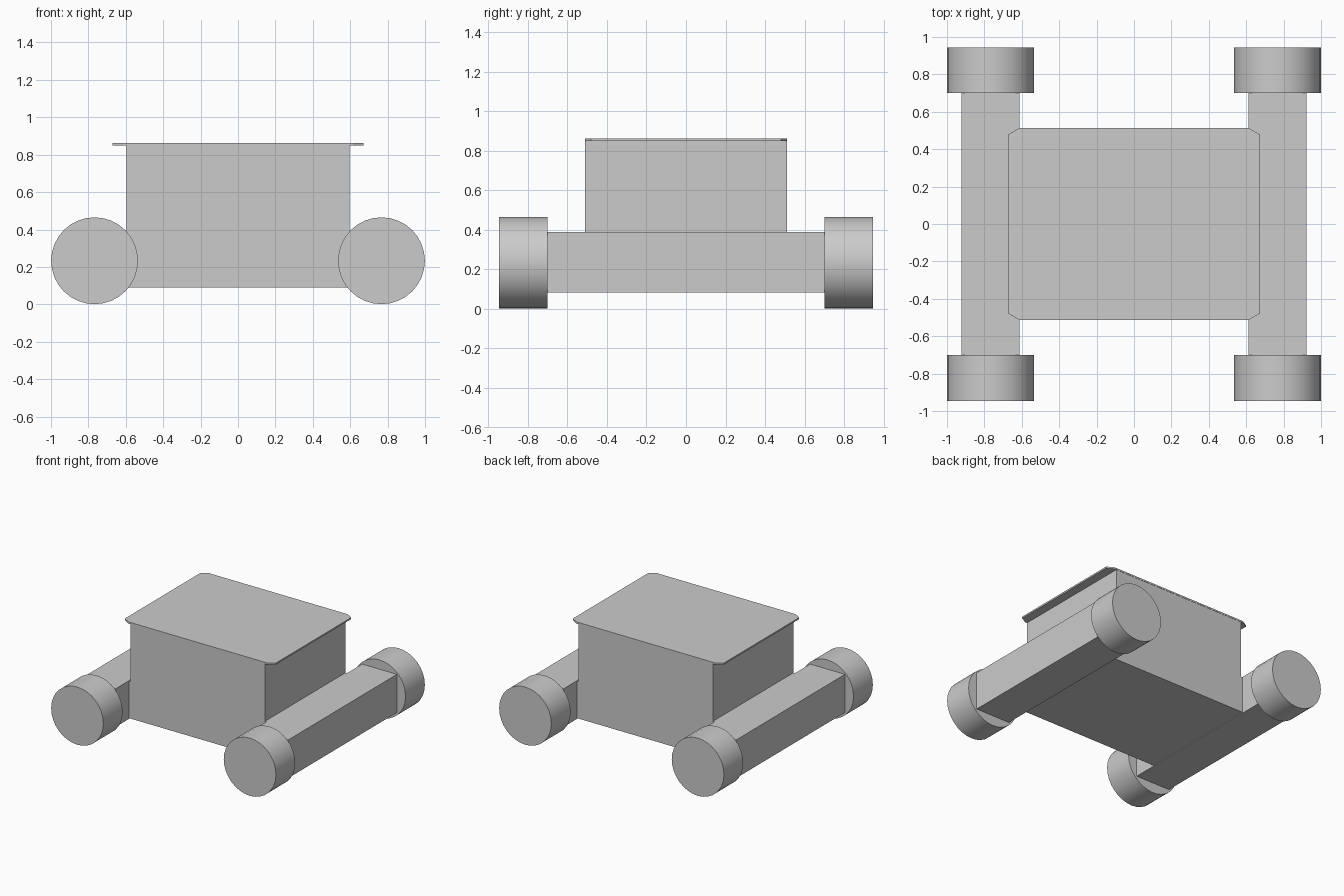
import bpy, bmesh, math
from mathutils import Matrix

if "Cube" in bpy.data.objects:
    bpy.data.objects.remove(bpy.data.objects["Cube"], do_unlink=True)

grey = bpy.data.materials.new("plain grey")
grey.use_nodes = True
colour = (0.6, 0.6, 0.6, 1)
grey.diffuse_color = colour
grey.node_tree.nodes["Principled BSDF"].inputs["Base Color"].default_value = colour


def finish(name, bm):
    mesh = bpy.data.meshes.new(name)
    bmesh.ops.recalc_face_normals(bm, faces=bm.faces)
    bm.to_mesh(mesh)
    bm.free()
    obj = bpy.data.objects.new(name, mesh)
    bpy.context.collection.objects.link(obj)
    mesh.materials.append(grey)
    return obj


def box(name, low, high):
    bm = bmesh.new()
    bmesh.ops.create_cube(bm, size=1)
    for v in bm.verts:
        v.co = [(a + b) / 2 + c * (b - a) for a, b, c in zip(low, high, v.co)]
    return finish(name, bm)


def wheel(name, x, y):
    bm = bmesh.new()
    bmesh.ops.create_cone(bm, cap_ends=True, segments=32, radius1=0.232,
                          radius2=0.232, depth=0.245,
                          matrix=Matrix.Translation((x, y, 0.233))
                          @ Matrix.Rotation(math.pi / 2, 4, "X"))
    obj = finish(name, bm)
    bpy.ops.object.select_all(action="DESELECT")
    bpy.context.view_layer.objects.active = obj
    obj.select_set(True)
    bpy.ops.object.shade_smooth_by_angle(angle=math.radians(40))


# Main body
box("body", (-0.597, -0.51, 0.09), (0.597, 0.51, 0.855))

# Thin roof plate with clipped corners
bm = bmesh.new()
outline = [(0.67, 0.48), (0.615, 0.512), (-0.615, 0.512), (-0.67, 0.48)]
outline += [(-x, -y) for x, y in outline]
face = bm.faces.new([bm.verts.new((x, y, 0.85)) for x, y in outline])
top = bmesh.ops.extrude_face_region(bm, geom=[face])["geom"]
bmesh.ops.translate(bm, vec=(0, 0, 0.013),
                    verts=[v for v in top if isinstance(v, bmesh.types.BMVert)])
finish("roof", bm)

# Side beams with a wheel at each end
for side, s in (("left", 1), ("right", -1)):
    xs = sorted((s * 0.613, s * 0.922))
    box(side + "_beam", (xs[0], -0.71, 0.083), (xs[1], 0.71, 0.39))
    xs = sorted((s * 0.59, s * 0.62))
    box(side + "_joint", (xs[0], -0.51, 0.09), (xs[1], 0.51, 0.388))
    for end, e in (("front", -1), ("back", 1)):
        wheel(f"{end}_{side}_wheel", s * 0.767, e * 0.8225)
